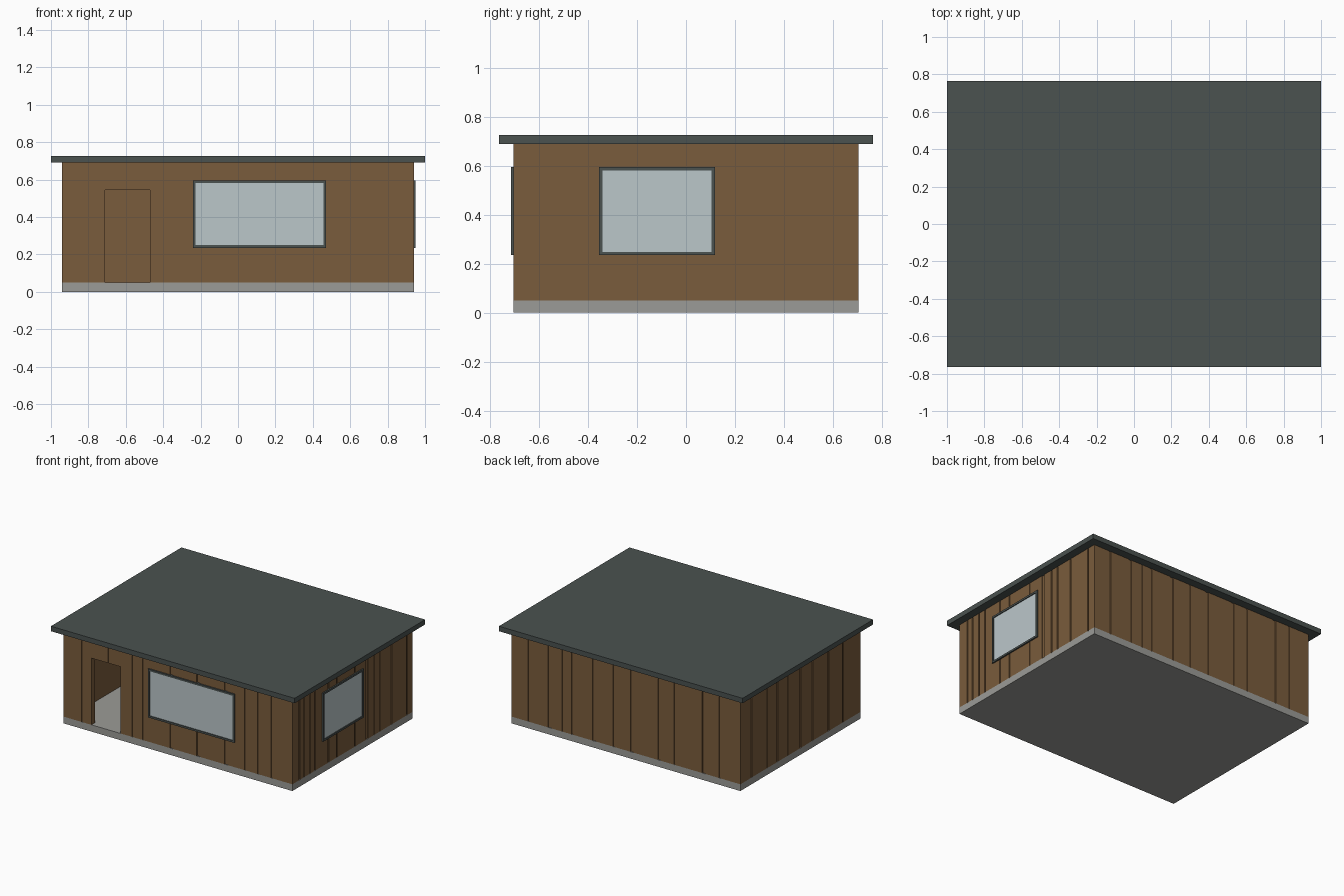
import bpy, bmesh
from math import pi
from mathutils import Matrix, Vector

cube = bpy.data.objects.get("Cube")
if cube:
    bpy.data.objects.remove(cube, do_unlink=True)


def material(name, rgb):
    m = bpy.data.materials.new(name)
    m.use_nodes = True
    m.diffuse_color = (*rgb, 1)
    m.node_tree.nodes["Principled BSDF"].inputs["Base Color"].default_value = (*rgb, 1)
    return m


WOOD = material("brown wood", (0.195, 0.107, 0.045))
SLATE = material("dark slate", (0.069, 0.084, 0.080))
GLASS = material("pale glass", (0.50, 0.57, 0.59))
CONCRETE = material("grey concrete", (0.33, 0.33, 0.31))

HX, HY = 0.94, 0.705          # outer half sizes of the walls
BASE, TOP = 0.05, 0.69        # wall bottom and top
THICK, GROOVE = 0.04, 0.006   # wall thickness and groove depth


def finish(name, bm, mat, turn=0):
    bmesh.ops.recalc_face_normals(bm, faces=bm.faces)
    bm.transform(Matrix.Rotation(turn, 4, "Z"))
    mesh = bpy.data.meshes.new(name)
    bm.to_mesh(mesh)
    bm.free()
    mesh.materials.append(mat)
    obj = bpy.data.objects.new(name, mesh)
    bpy.context.collection.objects.link(obj)
    return obj


def add_box(bm, lo, hi):
    lo, hi = Vector(lo), Vector(hi)
    place = Matrix.Translation((lo + hi) / 2) @ Matrix.Diagonal((*(hi - lo), 1))
    bmesh.ops.create_cube(bm, size=1, matrix=place)


def box(name, lo, hi, mat, turn=0):
    bm = bmesh.new()
    add_box(bm, lo, hi)
    return finish(name, bm, mat, turn)


def wall(name, half, dist, grooves, turn, openings=()):
    """Grooved plan profile raised to a wall, with openings cut through."""
    outline = [(-half, -dist)]
    for centre, width in sorted(grooves):
        a, b = centre - width / 2, centre + width / 2
        outline += [(a, -dist), (a, GROOVE - dist), (b, GROOVE - dist), (b, -dist)]
    outline += [(half, -dist), (half, THICK - dist), (-half, THICK - dist)]
    bm = bmesh.new()
    face = bm.faces.new([bm.verts.new((x, y, BASE)) for x, y in outline])
    raised = bmesh.ops.extrude_face_region(bm, geom=[face])["geom"]
    bmesh.ops.translate(bm, vec=(0, 0, TOP - BASE),
                        verts=[v for v in raised if isinstance(v, bmesh.types.BMVert)])
    obj = finish(name, bm, WOOD, turn)
    for x0, x1, z0, z1 in openings:
        cutter = box("opening_cutter", (x0, -dist - 0.1, z0), (x1, 0.1 - dist, z1), WOOD, turn)
        cutter.hide_render = True
        cut = obj.modifiers.new("opening", "BOOLEAN")
        cut.operation, cut.solver, cut.object = "DIFFERENCE", "EXACT", cutter
        bpy.context.view_layer.objects.active = obj
        bpy.ops.object.modifier_apply(modifier=cut.name)
        bpy.data.objects.remove(cutter, do_unlink=True)


def window(name, x0, x1, z0, z1, dist, turn):
    """Thin proud frame of four bars around a pane."""
    w, front, back = 0.014, -dist - 0.01, THICK - dist
    bm = bmesh.new()
    for a, b in ((x0, x0 + w), (x1 - w, x1)):
        add_box(bm, (a, front, z0), (b, back, z1))
    for a, b in ((z0, z0 + w), (z1 - w, z1)):
        add_box(bm, (x0 + w, front, a), (x1 - w, back, b))
    finish(name + "_frame", bm, SLATE, turn)
    box(name + "_glass", (x0 + w, -dist - 0.004, z0 + w),
        (x1 - w, 0.01 - dist, z1 - w), GLASS, turn)


def lines(thin, wide=()):
    return [(c, 0.01) for c in thin] + [(c, 0.026) for c in wide]


# Slab and flat roof
box("foundation", (-HX, -HY, 0), (HX, HY, BASE), CONCRETE)
box("roof", (-1, -0.765, TOP), (1, 0.765, 0.727), SLATE)

# Front wall with doorway and wide window
FRONT_WINDOW = (-0.24, 0.47, 0.235, 0.595)
SIDE_WINDOW = (-0.355, 0.118, 0.235, 0.595)
wall("front_wall", HX, HY,
     lines((-0.785, -0.57, -0.37, -0.286, 0.55, 0.66, 0.77), (-0.052, 0.168, 0.397)),
     0, [(-0.71, -0.47, BASE - 0.02, 0.545), FRONT_WINDOW])
window("front_window", *FRONT_WINDOW, HY, 0)

# Wall on the +x side with a smaller window
wall("left_wall", HY - THICK, HX,
     lines((-0.62, -0.57, -0.5, -0.44, -0.28, -0.18, 0.03, 0.255, 0.32, 0.455, 0.64), (0.17,)),
     pi / 2, [SIDE_WINDOW])
window("left_window", *SIDE_WINDOW, HX, pi / 2)

# Plain back and -x side walls
wall("back_wall", HX, HY,
     lines((-0.8, -0.52, -0.44, -0.1, 0.4, 0.77), (-0.625, -0.26, 0.05, 0.275, 0.64)), pi)
wall("right_wall", HY - THICK, HX,
     lines((-0.576, -0.39, -0.27, -0.15, 0, 0.14, 0.33, 0.5)), 3 * pi / 2)
